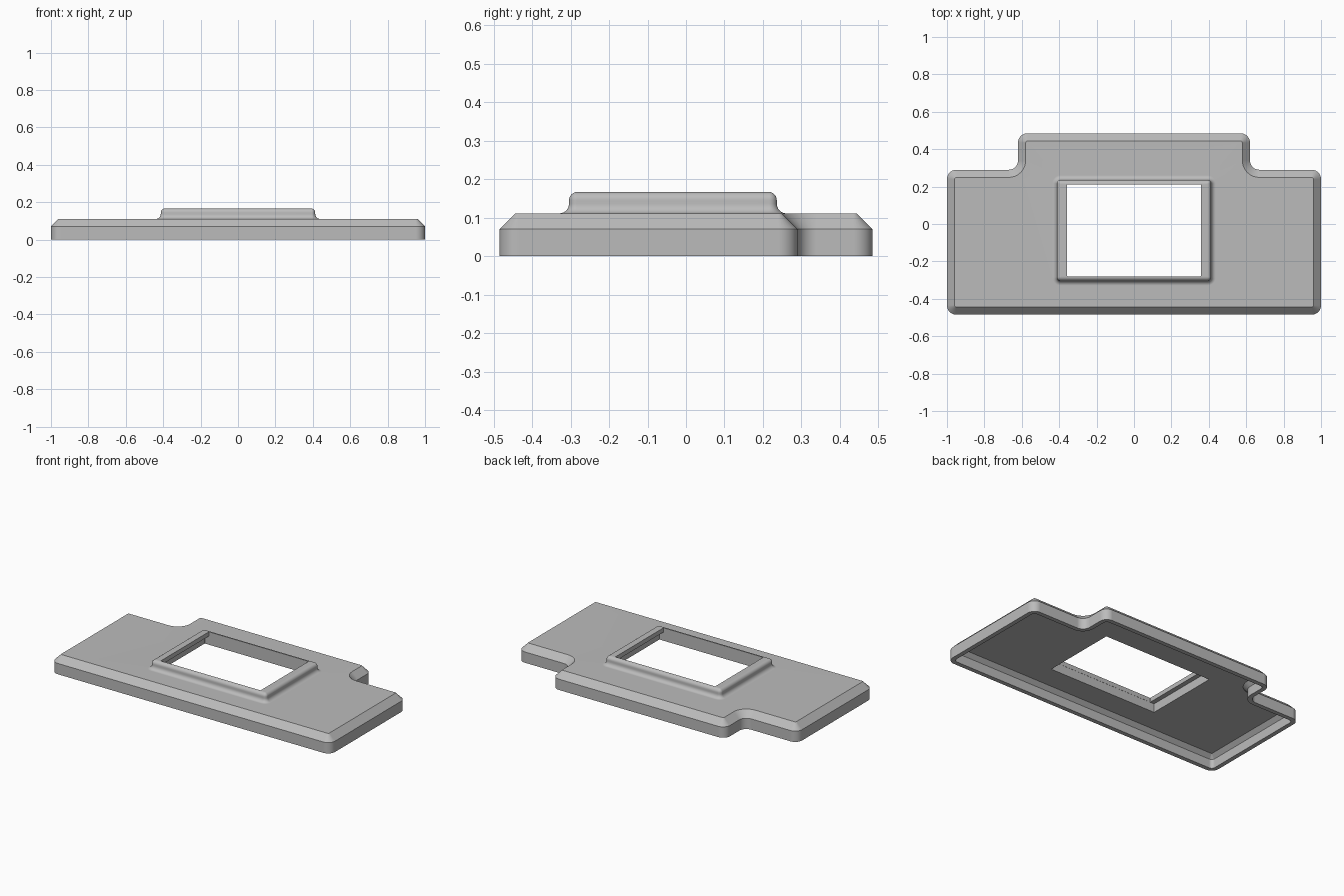
import bpy, bmesh, math
from mathutils import Vector

cube = bpy.data.objects.get("Cube")
if cube:
    bpy.data.objects.remove(cube, do_unlink=True)

T = 0.028                       # shell thickness
K = T * math.tan(math.pi / 8)   # shift of a 45 degree corner inside the shell
TOP, EDGE, BEVEL, RIM = 0.111, 0.07, 0.041, 0.167
MID_Y = -0.034                  # centre of the window

half = [(1, -0.485), (1, 0.29), (0.62, 0.29), (0.62, 0.485)]
plate = half + [(-x, y) for x, y in reversed(half)]


def rounded(points, radius, inset, steps=8):
    """Counter-clockwise polygon moved inward, with every corner rounded."""
    out = []
    n = len(points)
    for i in range(n):
        p = Vector(points[i])
        a = (p - Vector(points[i - 1])).normalized()
        b = (Vector(points[(i + 1) % n]) - p).normalized()
        turn = 1 if a.x * b.y - a.y * b.x > 0 else -1
        p = p + inset * (Vector((-a.y, a.x)) + Vector((-b.y, b.x)))
        r = max(radius - turn * inset, 0.002)
        centre = p - a * r + b * r
        for k in range(steps + 1):
            t = k / steps * math.pi / 2
            out.append(centre + a * r * math.sin(t) - b * r * math.cos(t))
    return out


def rect(hx, hy):
    return [(-hx, MID_Y - hy), (hx, MID_Y - hy), (hx, MID_Y + hy), (-hx, MID_Y + hy)]


bm = bmesh.new()


def ring(outline, z):
    return [bm.verts.new((p.x, p.y, z)) for p in outline]


def loft(rings):
    for lo, hi in zip(rings, rings[1:]):
        for i in range(len(lo)):
            j = (i + 1) % len(lo)
            bm.faces.new((lo[i], lo[j], hi[j], hi[i]))


def loop_edges(verts):
    return [bm.edges.get((verts[i - 1], verts[i])) for i in range(len(verts))]


# Hollow plate: underside edge, inner wall, bottom rim, outer wall, bevel
shell = [ring(rounded(plate, 0.05, d), z) for d, z in (
    (BEVEL + K, TOP - T), (T, EDGE - K), (T, 0), (0, 0), (0, EDGE), (BEVEL, TOP))]
loft(shell)

# Raised window frame: base fillet, rounded top, lip and recess below it
FILLET, ROUND, STEPS = 0.025, 0.022, 6
profile = []
for k in range(STEPS + 1):
    t = k / STEPS * math.pi / 2
    profile.append((-FILLET * (1 - math.sin(t)), TOP + FILLET * (1 - math.cos(t))))
for k in range(STEPS + 1):
    t = k / STEPS * math.pi / 2
    profile.append((ROUND * (1 - math.cos(t)), RIM - ROUND * (1 - math.sin(t))))
frame = [ring(rounded(rect(0.413, 0.27), 0.02, d), z) for d, z in profile]
lip, recess = rect(0.357, 0.246), rect(0.387, 0.247)
for shape, z in ((lip, RIM), (lip, RIM - T), (recess, RIM - T), (recess, TOP - T)):
    frame.append(ring(rounded(shape, 0.002, 0), z))
loft(frame)

# Flat top and underside between the plate and the window
for outer, inner in ((shell[-1], frame[0]), (shell[0], frame[-1])):
    bmesh.ops.triangle_fill(bm, use_beauty=True,
                            edges=loop_edges(outer) + loop_edges(inner))
bmesh.ops.recalc_face_normals(bm, faces=bm.faces)

mesh = bpy.data.meshes.new("cover_plate")
bm.to_mesh(mesh)
bm.free()
cover = bpy.data.objects.new("cover_plate", mesh)
bpy.context.scene.collection.objects.link(cover)

# Plain grey material
grey = bpy.data.materials.new("plain_grey")
grey.use_nodes = True
colour = (0.5, 0.5, 0.5, 1)
grey.diffuse_color = colour
grey.node_tree.nodes["Principled BSDF"].inputs["Base Color"].default_value = colour
mesh.materials.append(grey)

# Smooth rounded parts, keep edges crisp and flats flat
bpy.ops.object.select_all(action="DESELECT")
cover.select_set(True)
bpy.context.view_layer.objects.active = cover
bpy.ops.object.shade_smooth_by_angle(angle=math.radians(30))
weighted = cover.modifiers.new("flat_normals", "WEIGHTED_NORMAL")
weighted.keep_sharp = True
